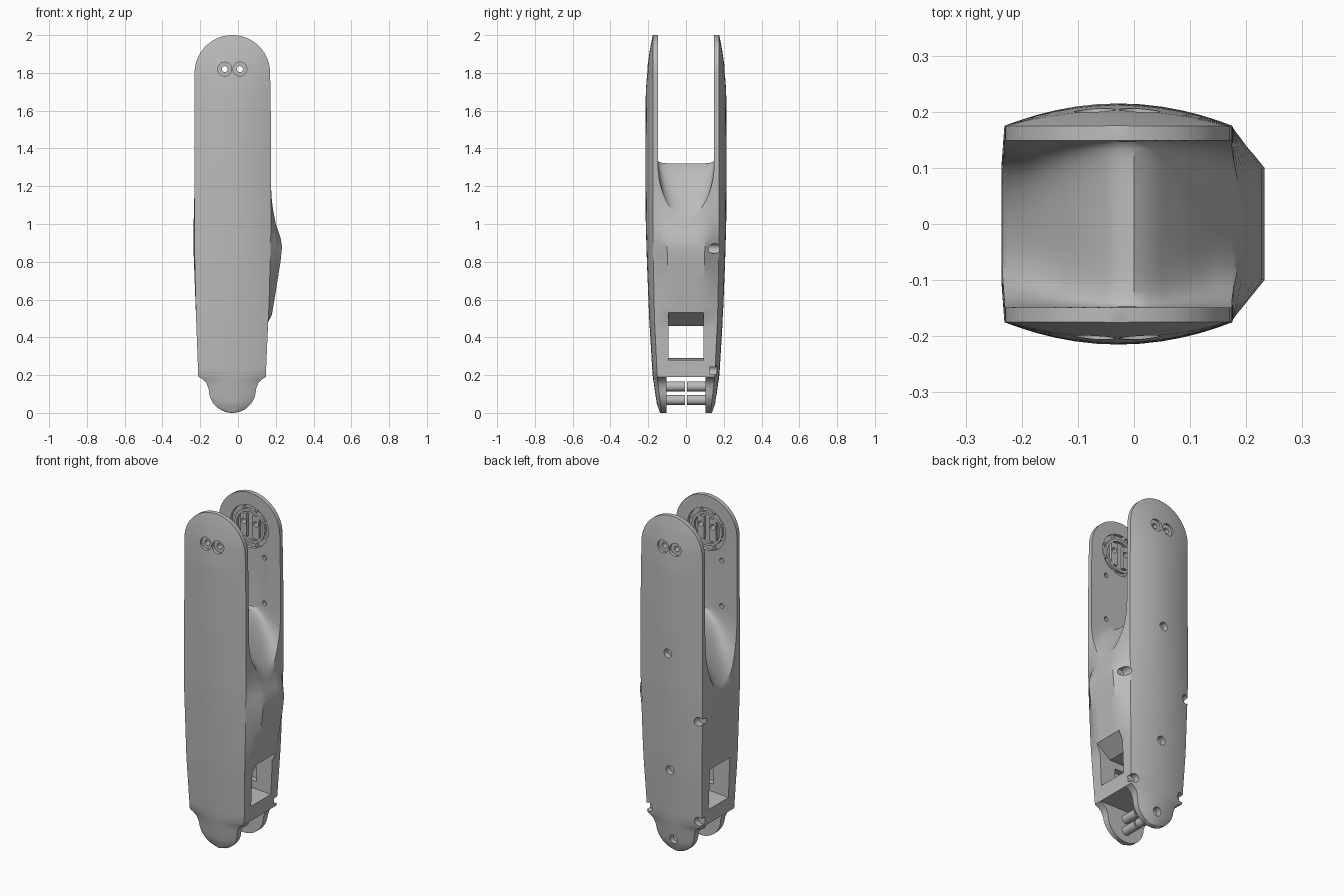
import bpy, bmesh, math
from mathutils import Matrix, Vector

if "Cube" in bpy.data.objects:
    bpy.data.objects.remove(bpy.data.objects["Cube"], do_unlink=True)

grey = bpy.data.materials.new("plain_grey")
grey.use_nodes = True
grey.diffuse_color = (0.5, 0.5, 0.5, 1)
grey.node_tree.nodes["Principled BSDF"].inputs["Base Color"].default_value = (0.5, 0.5, 0.5, 1)

MID = -0.03      # centre line of the side plates
HUB_Z = 1.8      # height of the upper joint


def lerp(points, v):
    """Value of a piecewise linear profile at v."""
    for (a, fa), (b, fb) in zip(points, points[1:]):
        if v <= b:
            return fa + (fb - fa) * max(0, v - a) / (b - a)
    return points[-1][1]


def finish(name, bm):
    bmesh.ops.recalc_face_normals(bm, faces=bm.faces)
    mesh = bpy.data.meshes.new(name)
    bm.to_mesh(mesh)
    bm.free()
    mesh.materials.append(grey)
    ob = bpy.data.objects.new(name, mesh)
    bpy.context.collection.objects.link(ob)
    return ob


def loft(name, rings):
    bm = bmesh.new()
    rows = [[bm.verts.new(p) for p in ring] for ring in rings]
    n = len(rows[0])
    for a, b in zip(rows, rows[1:]):
        for i in range(n):
            bm.faces.new((a[i], a[(i + 1) % n], b[(i + 1) % n], b[i]))
    bm.faces.new(rows[0])
    bm.faces.new(rows[-1])
    return finish(name, bm)


def add_rod(bm, x, z, y0, y1, r, segments=24):
    """Cylinder running along y."""
    place = Matrix.Translation((x, (y0 + y1) / 2, z)) @ Matrix.Rotation(math.pi / 2, 4, "X")
    bmesh.ops.create_cone(bm, cap_ends=True, segments=segments, radius1=r, radius2=r,
                          depth=abs(y1 - y0), matrix=place)


def add_box(bm, centre, size, turn=0):
    place = (Matrix.Translation(centre) @ Matrix.Rotation(turn, 4, "Y")
             @ Matrix.Diagonal((*size, 1)))
    bmesh.ops.create_cube(bm, size=1, matrix=place)


def cut(target, cutter, keep=False):
    mod = target.modifiers.new("cut", "BOOLEAN")
    mod.operation, mod.solver, mod.object = "DIFFERENCE", "EXACT", cutter
    bpy.context.view_layer.update()
    done = target.evaluated_get(bpy.context.evaluated_depsgraph_get())
    mesh = bpy.data.meshes.new_from_object(done)
    target.modifiers.clear()
    target.data = mesh
    if not keep:
        bpy.data.objects.remove(cutter, do_unlink=True)


def smooth(ob, angle=32):
    bpy.ops.object.select_all(action="DESELECT")
    ob.select_set(True)
    bpy.context.view_layer.objects.active = ob
    bpy.ops.object.shade_smooth_by_angle(angle=math.radians(angle))


# Outline of the arm: edges, thickness at edge and centre, side bulges
LEFT = [(.125, -.155), (.16, -.168), (.18, -.19), (.19, -.21), (.5, -.222), (.9, -.231), (1.8, -.23)]
RIGHT = [(.125, .095), (.16, .108), (.18, .13), (.19, .147), (.6, .165), (1, .175), (1.5, .175), (1.8, .17)]
EDGE = [(0, .13), (.19, .152), (.5, .167), (.9, .175), (2, .175)]
CROWN = [(0, .137), (.05, .155), (.2, .177), (.5, .195), (.8, .207), (1, .213), (1.3, .215),
         (1.7, .213), (1.85, .202), (1.93, .19), (2, .176)]
BULGE_R = [(.48, 0), (.52, .018), (.6, .028), (.8, .055), (.88, .061), (.93, .052), (1, .025),
           (1.1, .006), (1.2, 0)]
BULGE_L = [(.5, 0), (.9, .006), (1.2, 0)]


def section(z):
    if z < .125:
        w = math.sqrt(max(.125 ** 2 - (z - .125) ** 2, .00002))
        xl, xr = MID - w, MID + w
    elif z > HUB_Z:
        w = math.sqrt(max(.04 - (z - HUB_Z) ** 2, .00002))
        xl, xr = MID - w, MID + w
    else:
        xl, xr = lerp(LEFT, z), lerp(RIGHT, z)
    e, c = lerp(EDGE, z), lerp(CROWN, z)
    bl, br = lerp(BULGE_L, z), lerp(BULGE_R, z)
    ts = [math.cos(math.pi * i / 16) for i in range(17)]
    arc = [((xl + xr) / 2 + t * (xr - xl) / 2, e + (c - e) * (1 - t * t)) for t in ts]
    sides = (1, .8, .57, .3, 0, -.3, -.57, -.8, -1)

    def flank(x, b):
        return [(x + b * min(1, (1 - abs(s)) / .43), e * s) for s in sides[1:-1]]
    ring = arc + flank(xl, -bl) + [(x, -y) for x, y in reversed(arc)] + flank(xr, br)[::-1]
    return [(x, y, z) for x, y in ring]


levels = [.125 * (1 - math.cos(i * math.pi / 20)) for i in range(10)]
levels += [.125, .145, .16, .18, .19] + [.24 + .04 * i for i in range(39)]
levels += [HUB_Z + .2 * math.sin(i * math.pi / 28) for i in range(15)]
arm = loft("arm_body", [section(z) for z in levels])

# Fork opening with a ridged saddle
SADDLE = [(-.3, .8), (-.23, .98), (-.17, 1.12), (-.1, 1.24), (-.05, 1.3), (-.02, 1.32), (0, 1.32),
          (.03, 1.3), (.1, 1.2), (.17, 1.08), (.22, .97), (.3, .78)]


def saddle_section(x):
    floor = lerp(SADDLE, x)
    rise = 1.345 - floor
    n = 2.2 + 2 * max(0, 1 - rise / .3)
    ring = []
    for i in range(21):
        s = -math.cos(math.pi * i / 20)
        u = max(0, 1 - abs(s) ** n) ** (1 / n)
        ring.append((x, .149 * s, floor + rise * (1 - u)))
    return ring + [(x, .149, 2.2), (x, -.149, 2.2)]


cut(arm, loft("saddle_cutter", [saddle_section(-.3 + .025 * i) for i in range(25)]))

# Window through the lower body, flared at both ends
window = [(-.3, .27), (MID, .29), (.3, .27), (.3, .62), (.18, .53), (.09, .46), (-.15, .46),
          (-.24, .53), (-.3, .58)]
cut(arm, loft("window_cutter", [[(x, y, z) for x, z in window] for y in (-.093, .093)]))

# Foot slot, and shallow pockets inside the window
bm = bmesh.new()
add_box(bm, (0, 0, 0), (1, .208, .38))
add_box(bm, (MID, 0, .375), (.17, .26, .09))
cut(arm, finish("slot_cutter", bm))

# Round joint pockets on the inner faces
bm = bmesh.new()
for s in (-1, 1):
    add_rod(bm, MID, HUB_Z, s * .13, s * .168, .125, 40)
    for x in (MID - .1, MID + .1):
        for z in (1.64, 1.37):
            add_rod(bm, x, z, s * .13, s * .168, .014, 16)
cut(arm, finish("pocket_cutter", bm))

# Paired counterbored holes at the upper joint
PAIR = (MID - .04, MID + .04)
bm = bmesh.new()
for x in PAIR:
    for s in (-1, 1):
        add_rod(bm, x, 1.82, s * .187, s * .3, .037)
cut(arm, finish("counterbore_cutter", bm))
bm = bmesh.new()
for x in PAIR:
    add_rod(bm, x, 1.82, -.4, .4, .016, 16)
through = finish("through_cutter", bm)
cut(arm, through, keep=True)

# Blind screw holes on the back plate
bm = bmesh.new()
for x, z, y in ((MID, 1.2, .18), (MID, .5, .16), (MID, .075, .125), (-.21, .83, .14),
                (.19, .87, .11), (.13, .225, .125), (-.195, .225, .125)):
    add_rod(bm, x, z, y, .3, .026)
cut(arm, finish("screw_cutter", bm))
smooth(arm)

for side, s in (("front", -1), ("back", 1)):
    # Joint ring with spokes
    ring = []
    for i in range(41):
        a = 2 * math.pi * i / 40
        ring.append(a)
    bm = bmesh.new()
    add_rod(bm, MID, HUB_Z, s * .152, s * .17, .1, 40)
    rim = finish(side + "_joint_ring", bm)
    bm = bmesh.new()
    add_rod(bm, MID, HUB_Z, s * .1, s * .2, .085, 40)
    cut(rim, finish("ring_cutter", bm))
    smooth(rim)
    bm = bmesh.new()
    for i in range(8):
        a = (i + .5) * math.pi / 4
        add_box(bm, (MID + .111 * math.cos(a), s * .162, HUB_Z - .111 * math.sin(a)), (.03, .016, .012), a)
    finish(side + "_joint_spokes", bm)

    # Twin clamp bars behind the paired holes
    bm = bmesh.new()
    for x in PAIR:
        add_box(bm, (x, s * .161, HUB_Z), (.042, .018, .135))
    bars = finish(side + "_clamp_bars", bm)
    cut(bars, through, keep=True)

    # Foot pins
    bm = bmesh.new()
    for z in (.068, .14):
        add_rod(bm, MID, z, s * .004, s * .115, .026)
    smooth(finish(side + "_foot_pins", bm))

bpy.data.objects.remove(through, do_unlink=True)
